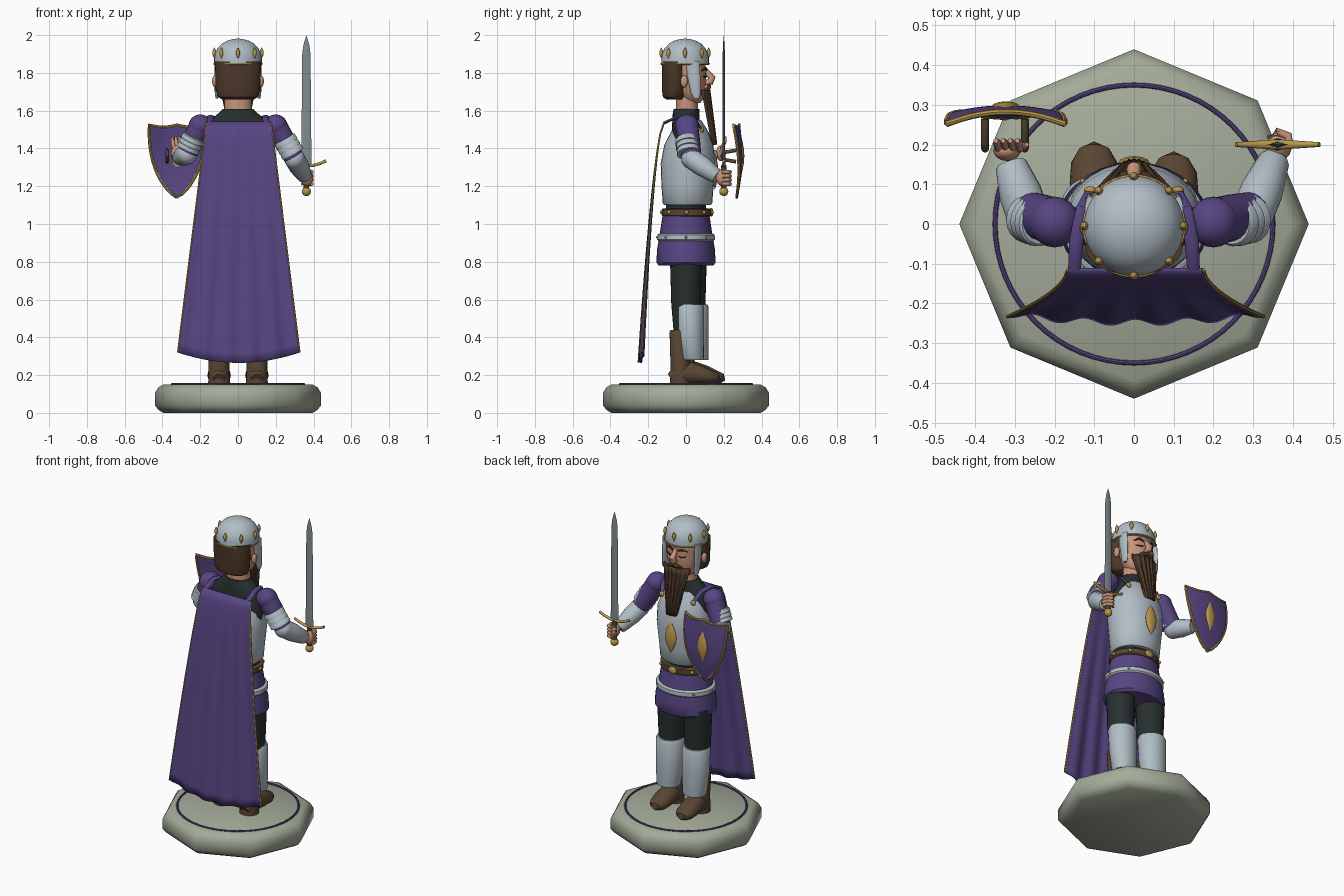
import bpy, bmesh
from math import sin, cos, pi, radians
from mathutils import Vector

if "Cube" in bpy.data.objects:
    bpy.data.objects.remove(bpy.data.objects["Cube"], do_unlink=True)
parts = []


def material(name, *rgb):
    m = bpy.data.materials.new(name)
    m.use_nodes = True
    m.diffuse_color = (*rgb, 1)
    m.node_tree.nodes["Principled BSDF"].inputs["Base Color"].default_value = (*rgb, 1)
    return m


STEEL = material("pale steel", .44, .51, .56)
BLADE = material("blade grey", .22, .26, .28)
STONE = material("stone", .37, .41, .32)
GOLD = material("gold", .48, .31, .07)
PURPLE = material("purple cloth", .095, .06, .225)
DARK = material("dark cloth", .02, .03, .028)
HAIR = material("brown hair", .075, .04, .022)
LEATHER = material("leather", .1, .06, .032)
SKIN = material("skin", .58, .3, .2)


def finish(bm, name, mat):
    bmesh.ops.remove_doubles(bm, verts=bm.verts, dist=.0002)
    bmesh.ops.recalc_face_normals(bm, faces=bm.faces)
    me = bpy.data.meshes.new(name)
    bm.to_mesh(me)
    bm.free()
    ob = bpy.data.objects.new(name, me)
    bpy.context.collection.objects.link(ob)
    me.materials.append(mat)
    parts.append(ob)
    return ob


def sweep(name, mat, pts, n=20, upright=False):
    """Elliptical rings (x, y, z, ru, rv) joined along a path."""
    bm = bmesh.new()
    rings = []
    for i, p in enumerate(pts):
        a, b = pts[max(i - 1, 0)], pts[min(i + 1, len(pts) - 1)]
        t = Vector((0, 0, 1)) if upright else (Vector(b[:3]) - Vector(a[:3])).normalized()
        ref = Vector((0, 1, 0)) if abs(t.x) > .8 else Vector((1, 0, 0))
        u = (ref - t * ref.dot(t)).normalized()
        v = t.cross(u)
        ru, rv = p[3], p[-1]
        rings.append([bm.verts.new(Vector(p[:3]) + u * ru * cos(k * 2 * pi / n)
                                   + v * rv * sin(k * 2 * pi / n)) for k in range(n)])
    for r, q in zip(rings, rings[1:]):
        for k in range(n):
            bm.faces.new((r[k], r[(k + 1) % n], q[(k + 1) % n], q[k]))
    bm.faces.new(rings[0])
    bm.faces.new(rings[-1])
    return finish(bm, name, mat)


def stack(name, mat, rings, x=0, n=28):
    """Upright body of (y, z, rx, ry) rings."""
    return sweep(name, mat, [(x, *r) for r in rings], n, True)


def grid(name, mat, f, nu, nv, thick):
    """Thick sheet from a function of u in -1..1 and t in 0..1."""
    bm = bmesh.new()
    g = [[bm.verts.new(f(2 * i / nu - 1, j / nv)) for i in range(nu + 1)] for j in range(nv + 1)]
    for a, b in zip(g, g[1:]):
        for i in range(nu):
            bm.faces.new((a[i], a[i + 1], b[i + 1], b[i]))
    ob = finish(bm, name, mat)
    mod = ob.modifiers.new("thickness", "SOLIDIFY")
    mod.thickness, mod.offset = thick, 0


def ball(name, mat, loc, scale):
    bpy.ops.mesh.primitive_uv_sphere_add(segments=20, ring_count=12, radius=1, location=loc)
    ob = bpy.context.object
    ob.name, ob.scale = name, scale
    ob.data.materials.append(mat)
    parts.append(ob)


def hoop(name, mat, loc, r, thin):
    bpy.ops.mesh.primitive_torus_add(location=loc, major_radius=r, minor_radius=thin,
                                     major_segments=64, minor_segments=8)
    bpy.context.object.name = name
    bpy.context.object.data.materials.append(mat)
    parts.append(bpy.context.object)


def spindle(name, loc, w, d, h):
    x, y, z = loc
    stack(name, GOLD, [(y, z + h * k, w * cos(k * pi / 2), d * cos(k * pi / 2))
                       for k in (-1, -.75, -.4, 0, .4, .75, 1)], x, 12)


# Plinth with inlaid ring
stack("plinth", STONE, [(0, 0, .395, .395), (0, .015, .42, .42), (0, .04, .44, .44),
                        (0, .105, .44, .44), (0, .135, .422, .422), (0, .15, .395, .395)], n=8)
hoop("plinth_ring", PURPLE, (0, 0, .152), .35, .006)

# Legs, greaves and boots
for side, dy in ((1, 0), (-1, .025)):
    x = .1 * side
    stack("trouser_leg", DARK, [(dy, .42, .065, .065), (dy, .58, .075, .078), (dy, .82, .085, .085)], x)
    stack("greave", STEEL, [(.035 + dy, .28, .068, .058), (.03 + dy, .29, .075, .064),
                            (.02 + dy, .42, .082, .075), (.015 + dy, .56, .085, .08),
                            (.015 + dy, .575, .078, .074)], x)
    stack("boot_shaft", LEATHER, [(-.03 + dy, .15, .058, .055), (-.03 + dy, .25, .055, .052),
                                  (-.035 + dy, .43, .062, .052), (-.035 + dy, .44, .055, .046)], x)
    sweep("boot_foot", LEATHER, [(x, y + dy, .15 + r, w, r) for y, w, r in
          ((-.08, .03, .03), (-.05, .055, .05), (.03, .057, .06), (.08, .062, .05),
           (.13, .058, .038), (.16, .04, .03), (.17, .01, .015))])

# Tunic skirt and belts
stack("tunic_skirt", PURPLE, [(0, .78, .175, .145), (0, .795, .19, .156), (0, .86, .186, .154),
                              (0, .93, .168, .142), (0, 1.06, .145, .122)])
stack("pale_belt", STEEL, [(0, .91, .174, .146), (0, .918, .183, .153), (0, .942, .181, .152),
                           (0, .95, .168, .142)])
stack("waist_belt", LEATHER, [(.003, 1.04, .148, .126), (.003, 1.046, .154, .131),
                              (.003, 1.076, .154, .131), (.003, 1.082, .146, .125)])
ball("belt_buckle", GOLD, (0, .135, 1.062), (.028, .01, .022))
for k in range(1, 8):
    a = pi / 2 + k * pi / 4
    ball("belt_stud", GOLD, (.153 * cos(a), .003 + .13 * sin(a), 1.062), (.011, .011, .011))
    ball("pale_belt_stud", GOLD, (.182 * cos(a), .152 * sin(a), .93), (.007, .007, .007))

# Shirt and breastplate
stack("shirt", DARK, [(0, 1.04, .13, .11), (0, 1.2, .14, .1), (0, 1.4, .17, .078), (0, 1.5, .18, .075),
                      (0, 1.55, .15, .072), (0, 1.585, .105, .07), (.003, 1.61, .08, .068)])
stack("breastplate", STEEL, [(.008, 1.1, .14, .122), (.008, 1.11, .15, .131), (.008, 1.2, .158, .138),
                             (.01, 1.32, .172, .144), (.015, 1.42, .166, .13),
                             (.02, 1.49, .14, .098), (.02, 1.55, .1, .06)])
spindle("chest_emblem", (0, .153, 1.28), .04, .018, .1)

# Head, face and hair
stack("neck", SKIN, [(.005, 1.56, .075, .06), (.005, 1.7, .07, .058)])
stack("head", SKIN, [(.035, 1.64, .045, .04), (.03, 1.66, .075, .06), (.022, 1.7, .095, .08),
                     (.018, 1.76, .107, .088), (.012, 1.86, .11, .092)])
stack("back_hair", HAIR, [(-.055, 1.66, .085, .05), (-.06, 1.672, .105, .062), (-.06, 1.71, .118, .068),
                          (-.06, 1.86, .122, .068)])
sweep("nose", SKIN, [(0, .1, 1.825, .008), (0, .115, 1.8, .014), (0, .138, 1.773, .019),
                     (0, .13, 1.755, .02), (0, .1, 1.745, .012)], 12)
for s in (-1, 1):
    ball("ear", SKIN, (.122 * s, -.01, 1.755), (.015, .02, .032))
    sweep("closed_eye", DARK, [(s * .022, .108, 1.782, .003), (s * .042, .106, 1.777, .004),
                               (s * .064, .091, 1.782, .003)], 8)
    sweep("eyebrow", HAIR, [(s * .018, .108, 1.815, .005), (s * .045, .104, 1.825, .007),
                            (s * .072, .082, 1.812, .004)], 8)
    sweep("moustache", HAIR, [(0, .122, 1.73, .011), (s * .03, .12, 1.722, .012),
                              (s * .065, .098, 1.7, .008), (s * .085, .08, 1.685, .003)], 10)
    stack("cheek_guard", STEEL, [(.055, 1.665, .007, .014), (.052, 1.69, .011, .026),
                                 (.042, 1.78, .012, .034), (.035, 1.86, .012, .036)], .112 * s, 12)
grid("beard", HAIR, lambda u, t: (u * (.09 - .055 * t), .118 + .037 * t - .035 * u * u * (1 - .6 * t)
     + .004 * cos(u * 6 * pi), 1.71 - .29 * t), 36, 8, .014)

# Helmet with crown studs
stack("helmet", STEEL, [(-.005, z, r, r) for z, r in ((1.845, .126), (1.88, .126), (1.91, .119),
      (1.935, .105), (1.955, .085), (1.97, .058), (1.978, .03), (1.982, 0))], n=32)
hoop("helmet_band", GOLD, (0, -.005, 1.848), .126, .005)
for k in range(8):
    a = k * pi / 4
    spindle("crown_stud", (.125 * cos(a), -.005 + .125 * sin(a), 1.905), .011, .011, .03)


# Arms with sleeve, lames and vambrace
def arm(prefix, shoulder, elbow, wrist):
    s, e, w = map(Vector, (shoulder, elbow, wrist))
    side = 1 if s.x > 0 else -1
    ball(prefix + "_puff", PURPLE, s, (.062, .064, .06))
    sweep(prefix + "_sleeve", PURPLE, [(*s, .06), (*s.lerp(e, .5), .058), (*e, .052)])
    for f in (.38, .53, .68):
        a, b = s.lerp(e, f), s.lerp(e, f + .16)
        off = Vector((.006 * side, -.012, 0))
        sweep(prefix + "_lame", STEEL, [(*(a + off), .054), (*(a.lerp(b, .2) + off), .06),
                                        (*(b + off), .063)])
    ball(prefix + "_elbow", STEEL, e, (.055, .055, .055))
    sweep(prefix + "_vambrace", STEEL, [(*e, .054), (*e.lerp(w, .4), .054), (*e.lerp(w, .95), .04),
                                        (*w, .034)])


arm("sword_arm", (.2, .005, 1.52), (.3, .03, 1.345), (.355, .165, 1.25))
arm("shield_arm", (-.2, .005, 1.52), (-.27, .03, 1.37), (-.312, .155, 1.35))

# Hands
ball("sword_palm", SKIN, (.365, .195, 1.245), (.032, .036, .045))
for k in range(4):
    z = 1.275 - .021 * k
    sweep("gripping_finger", SKIN, [(.392, .19, z, .01), (.388, .222, z, .011), (.36, .232, z, .011),
                                    (.338, .215, z, .009)], 10)
ball("shield_palm", SKIN, (-.32, .185, 1.375), (.034, .026, .042))
for k in range(4):
    x = -.345 + .018 * k
    sweep("open_finger", SKIN, [(x + .004, .19, 1.4, .01), (x, .205, 1.435, .01),
                                (x - .003, .21, 1.465 - .004 * abs(k - 1.5), .006)], 10)
sweep("open_thumb", SKIN, [(-.3, .185, 1.375, .012), (-.278, .195, 1.4, .01), (-.27, .2, 1.42, .006)], 10)

# Sword
sx, sy = .362, .2
stack("sword_blade", BLADE, [(sy, 1.31, .027, .008), (sy, 1.9, .022, .006), (sy, 1.95, .015, .004),
                             (sy, 2, 0, 0)], sx, 4)
sweep("sword_guard", GOLD, [(sx + d * .105, sy, 1.307 + .028 * d * d, .013 - .007 * abs(d), .008)
                            for d in (-1, -.7, -.35, 0, .35, .7, 1)], 12)
stack("sword_grip", LEATHER, [(sy, 1.18, .014, .014), (sy, 1.24, .018, .018), (sy, 1.31, .014, .014)], sx, 12)
ball("sword_pommel", GOLD, (sx, sy, 1.172), (.024, .024, .024))


# Shield
def shield_point(u, t):
    w = .148 * max(0, 1 - t ** 2.6) ** .8
    return (-.323 + u * w, .252 + .03 * (1 - u * u) * (1 - t) + .028 * sin(pi * t * .8),
            1.525 - .385 * t - .012 * (1 - abs(u)) * abs(u) * (1 - t) * 4)


grid("shield", PURPLE, shield_point, 16, 24, .01)
rim = [shield_point(-1, 1 - k / 24) for k in range(25)]
rim += [shield_point(k / 8 - 1, 0) for k in range(1, 17)]
rim += [shield_point(1, k / 24) for k in range(1, 25)]
sweep("shield_rim", GOLD, [(*p, .008) for p in rim], 8)
spindle("shield_boss", (-.323, .295, 1.36), .036, .014, .095)
for x in (-.375, -.275):
    sweep("shield_strap", LEATHER, [(x, .265, 1.39, .01), (x, .205, 1.38, .01), (x, .19, 1.36, .01),
                                    (x, .205, 1.34, .01), (x, .265, 1.33, .01)], 10)


# Cape with gold edging
def cape_point(u, t):
    return (.004 + u * (.17 + .152 * t), -.115 - .13 * t ** .6 + .02 * t * u * u
            + .008 * t * cos(u * 5 * pi), 1.54 - t * (1.275 - .055 * u * u))


grid("cape", PURPLE, cape_point, 60, 24, .008)
for u in (-1, 1):
    sweep("cape_edging", GOLD, [(*cape_point(u, k / 20), .005) for k in range(21)], 8)
for s in (-1, 1):
    ball("cape_clasp", GOLD, (.11 * s, .085, 1.5), (.016, .01, .016))
    sweep("cape_strap", PURPLE, [(.15 * s, -.115, 1.535, .016, .008), (.145 * s, -.04, 1.57, .018, .008),
                                 (.13 * s, .04, 1.56, .016, .008), (.11 * s, .085, 1.5, .012, .006)], 10)

# Smooth shading with crisp edges
bpy.ops.object.select_all(action="DESELECT")
for ob in parts:
    ob.select_set(True)
bpy.context.view_layer.objects.active = parts[0]
bpy.ops.object.shade_smooth_by_angle(angle=radians(40))
